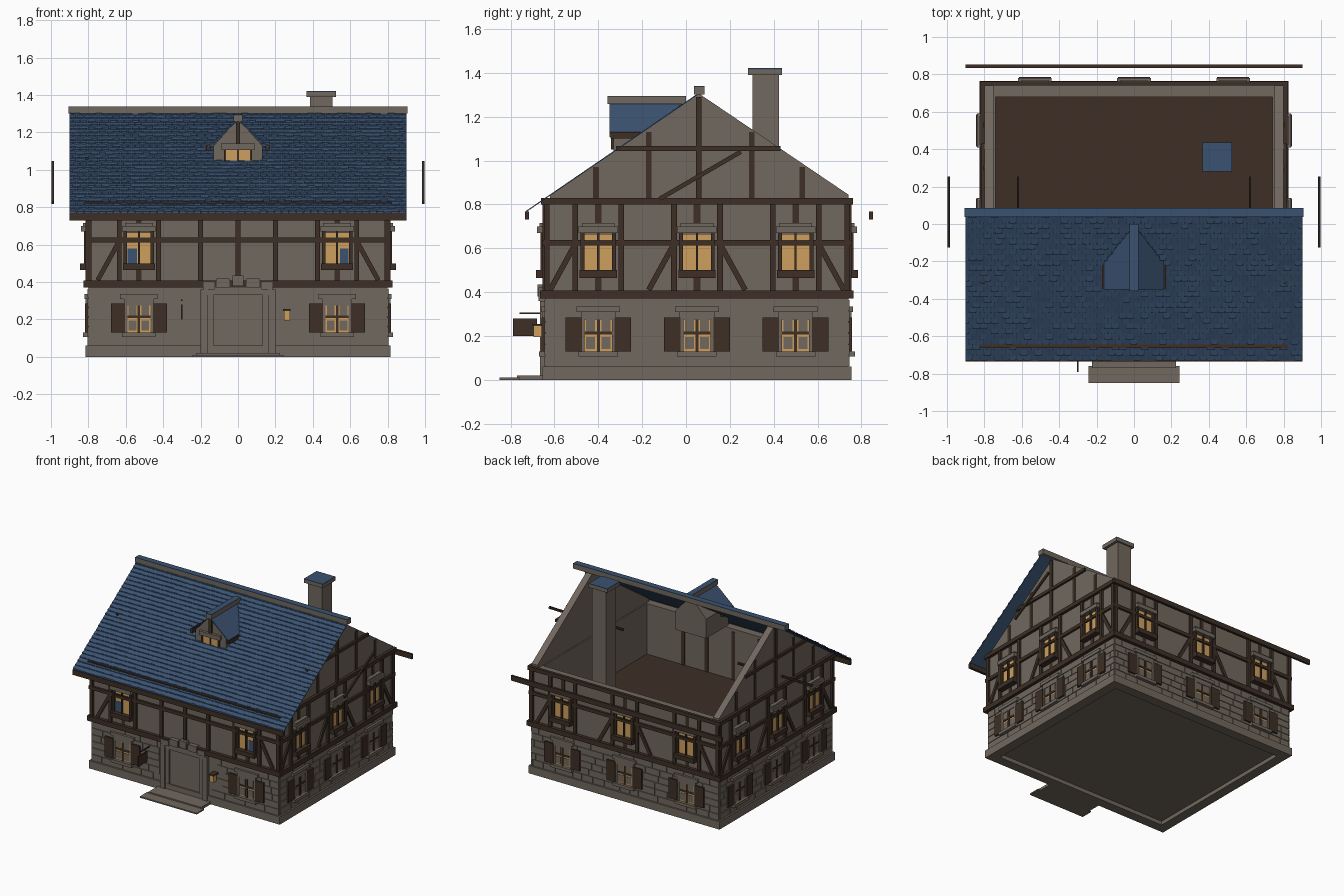
import bpy, bmesh, math, random
from mathutils import Vector

if "Cube" in bpy.data.objects:
    bpy.data.objects.remove(bpy.data.objects["Cube"])
random.seed(4)

def material(name, rgb):
    m = bpy.data.materials.new(name)
    m.diffuse_color = (*rgb, 1)
    m.use_nodes = True
    m.node_tree.nodes["Principled BSDF"].inputs["Base Color"].default_value = m.diffuse_color
    return m

STONE = material("warm grey stone", (0.165, 0.138, 0.113))
WOOD = material("dark brown timber", (0.047, 0.028, 0.019))
BLUE = material("slate blue", (0.043, 0.085, 0.165))
GLOW = material("amber glass", (0.62, 0.35, 0.11))

parts = {}
def mesh(name, mat):
    if name not in parts:
        parts[name] = (bmesh.new(), mat)
    return parts[name][0]

# Wall coordinates: u along the wall, z up, d outwards from the wall face
def to_world(side, u, z, d):
    return {"front": (u, -0.64 - d, z), "back": (u, 0.74 + d, z),
            "right": (0.8 + d, u, z), "left": (-0.8 - d, u, z)}[side]

def prism(name, mat, side, pts, d0, d1):
    bm = mesh(name, mat)
    a = [bm.verts.new(to_world(side, u, z, d0)) for u, z in pts]
    b = [bm.verts.new(to_world(side, u, z, d1)) for u, z in pts]
    n = len(pts)
    bm.faces.new(a)
    bm.faces.new(b[::-1])
    for i in range(n):
        bm.faces.new((a[i], b[i], b[(i + 1) % n], a[(i + 1) % n]))

def rect(name, mat, side, u0, u1, z0, z1, d0, d1):
    prism(name, mat, side, [(u0, z0), (u1, z0), (u1, z1), (u0, z1)], d0, d1)

def box(name, mat, x0, x1, y0, y1, z0, z1):
    rect(name, mat, "front", x0, x1, z0, z1, -0.64 - y1, -0.64 - y0)

def beam(name, side, u0, z0, u1, z1, w, d0, d1):
    v = Vector((z0 - z1, u1 - u0)).normalized() * w / 2
    prism(name, WOOD, side, [(u0 - v.x, z0 - v.y), (u1 - v.x, z1 - v.y),
                             (u1 + v.x, z1 + v.y), (u0 + v.x, z0 + v.y)], d0, d1)

# Windows of the two storeys
def lower_window(side, c):
    rect("lower_glass", GLOW, side, c - .075, c + .075, .13, .285, 0, .008)
    for s in (-1, 1):
        a, b = sorted((c + s * .075, c + s * .15))
        rect("shutter", WOOD, side, a, b, .13, .285, 0, .018)
        a, b = sorted((c + s * .062, c + s * .08))
        rect("lower_window_frame", STONE, side, a, b, .125, .295, 0, .015)
        a, b = sorted((c + s * .014, c + s * .055))
        for z in (.14, .22):
            rect("lower_pane", STONE, side, a, b, z, z + .055, 0, .011)
    rect("lower_window_frame", STONE, side, c - .08, c + .08, .275, .31, 0, .015)
    rect("lower_lintel", STONE, side, c - .1, c + .1, .31, .335, 0, .022)
    rect("lower_sill", STONE, side, c - .09, c + .09, .107, .13, 0, .03)
    rect("lower_mullion", WOOD, side, c - .007, c + .007, .13, .285, 0, .014)
    rect("lower_mullion", WOOD, side, c - .07, c + .07, .207, .221, 0, .014)

def upper_window(side, c):
    rect("upper_glass", GLOW, side, c - .066, c + .066, .5, .665, 0, .01)
    for u in (-.072, .0, .072):
        w = .005 if u == 0 else .009
        rect("upper_window_frame", WOOD, side, c + u - w, c + u + w, .49, .67, 0, .024)
    rect("upper_window_frame", WOOD, side, c - .07, c + .07, .612, .632, 0, .022)
    rect("flower_box", WOOD, side, c - .085, c + .085, .465, .5, 0, .045)
    rect("upper_lintel", STONE, side, c - .09, c + .09, .67, .7, 0, .04)
    rect("upper_lintel", STONE, side, c - .075, c + .075, .7, .715, 0, .028)

sides = {"front": (-.8, .8, (-.53, .53)), "back": (-.8, .8, (-.53, 0, .53)),
         "right": (-.64, .74, (-.4, .05, .5)), "left": (-.64, .74, (-.4, .05, .5))}

for side, (lo, hi, centres) in sides.items():
    # Plinth, lower and upper walls
    rect("plinth", STONE, side, lo - .015, hi + .015, 0, .06, -.06, .015)
    rect("lower_wall", STONE, side, lo, hi, .05, .38, -.06, 0)
    rect("upper_wall", STONE, side, lo, hi, .37, .82, -.06, 0)
    # Stone courses in low relief
    for row in range(6):
        z, u = .062 + row * .051, lo
        while u < hi - .01:
            v = min(u + random.uniform(.07, .15), hi)
            if not (side == "front" and v > -.2 and u < .2):
                rect("stone_courses", STONE, side, u + .002, v - .002, z, z + .047, 0, .005)
            u = v
    # Horizontal rails, posts and braces
    for z0, z1, d in ((.37, .408, .025), (.612, .638, .016), (.8, .83, .022)):
        rect("timber_rails", WOOD, side, lo - d, hi + d, z0, z1, 0, d)
    mid = (lo + hi) / 2
    posts = {lo + .005, hi - .005}
    for c in centres:
        posts |= {c - .105, c + .105}
    if side == "front":
        posts |= {-.2, .2, 0}
    for p in posts:
        rect("timber_posts", WOOD, side, p - .013, p + .013, .4, .81, 0, .015)
    for c in centres:
        rect("timber_posts", WOOD, side, c - .015, c + .015, .715, .8, 0, .004)
        rect("timber_posts", WOOD, side, c - .015, c + .015, .4, .47, 0, .004)
        s = 1 if c > mid + .01 else -1
        beam("timber_braces", side, c + s * .22, .41, c + s * .11, .61, .025, 0, .012)
        if abs(c - mid) < .01:
            beam("timber_braces", side, c + .22, .41, c + .11, .61, .025, 0, .012)
        lower_window(side, c)
        upper_window(side, c)

# Undercroft floor and attic floor
box("ground_slab", STONE, -.77, .77, -.6, .7, .03, .05)
box("attic_floor", WOOD, -.75, .75, -.59, .69, .41, .43)
for x in (-.43, -.22, 0, .23, .43):
    box("inner_posts", WOOD, x - .014, x + .014, -.585, -.576, .43, .8)

# Gables with their framing, and loose rake boards
SLOPE = .684
def roof_z(y):
    return 1.31 - SLOPE * abs(y - .06)
for side in ("right", "left"):
    prism("gable_wall", STONE, side, [(-.62, .82), (.74, .82), (.74, roof_z(.74)),
                                      (.06, 1.305), (-.62, roof_z(-.62))], -.05, 0)
    rect("gable_post", WOOD, side, .045, .07, .82, 1.29, 0, .012)
    rect("gable_collar", WOOD, side, -.32, .43, 1.043, 1.066, 0, .016)
    for y, top in ((-.41, .97), (.3, 1.13), (.53, .97), (-.17, 1.13)):
        rect("gable_post", WOOD, side, y - .013, y + .013, .82, top, 0, .004)
    beam("rake_board", side, -.12, .825, .25, 1.04, .02, .185, .197)
    beam("rake_board", side, -.12, .825, .25, 1.04, .02, -.186, -.174)

# Front roof sheet, tiles and ridge
prism("roof_sheet", BLUE, "right", [(-.73, .77), (.06, 1.31), (.06, 1.304), (-.73, .764)], -1.7, .1)
tiles = mesh("roof_tiles", BLUE)
ROWS, COLS = 28, 46
for r in range(ROWS):
    y0, y1 = -.73 + .79 * r / ROWS, -.73 + .79 * (r + 1) / ROWS
    for c in range(-1, COLS):
        x0 = -.9 + 1.8 * (c + .5 * (r % 2)) / COLS
        x1 = min(x0 + 1.8 / COLS - .004, .9)
        x0 = max(x0, -.9)
        if x1 - x0 < .004:
            continue
        lift = random.uniform(.006, .011)
        top = [tiles.verts.new(p) for p in ((x0, y0, roof_z(y0) + lift), (x1, y0, roof_z(y0) + lift),
                                            (x1, y1, roof_z(y1) + .002), (x0, y1, roof_z(y1) + .002))]
        low = [tiles.verts.new((x, y0, roof_z(y0))) for x in (x0, x1)]
        tiles.faces.new(top)
        tiles.faces.new((low[0], low[1], top[1], top[0]))
box("ridge", STONE, -.905, .905, .037, .085, 1.3, 1.336)
box("ridge_top", BLUE, -.905, .905, .037, .085, 1.336, 1.34)
box("front_fascia", WOOD, -.9, .9, -.735, -.715, .73, .768)
box("back_fascia", WOOD, -.9, .9, .835, .852, .73, .768)

# Chimney
box("chimney", STONE, .385, .505, .303, .425, .43, 1.4)
box("chimney_cap", STONE, .365, .525, .282, .437, 1.39, 1.416)
box("chimney_cap_top", BLUE, .365, .525, .282, .437, 1.416, 1.421)

# Dormer
prism("dormer_wall", STONE, "front", [(-.13, .98), (.13, .98), (.13, 1.13), (.02, 1.25),
                                      (-.02, 1.25), (-.13, 1.13)], -.58, -.31)
rect("dormer_glass", GLOW, "front", -.068, .068, 1.05, 1.105, -.31, -.303)
for u in (-.07, 0, .07):
    rect("dormer_frame", WOOD, "front", u - .006, u + .006, 1.05, 1.11, -.31, -.298)
rect("dormer_lintel", STONE, "front", -.09, .09, 1.108, 1.14, -.31, -.29)
rect("dormer_post", WOOD, "front", -.012, .012, 1.14, 1.26, -.31, -.3)
for s in (-1, 1):
    bm = mesh("dormer_roof", BLUE)
    outline = ((0, -.35, 1.27), (0, .0, 1.27), (s * .16, -.2, 1.13), (s * .16, -.35, 1.13))
    upper = [bm.verts.new(p) for p in outline]
    lower = [bm.verts.new((x, y, z - .008)) for x, y, z in outline]
    bm.faces.new(upper)
    bm.faces.new(lower[::-1])
    for i in range(4):
        j = (i + 1) % 4
        bm.faces.new((upper[i], lower[i], lower[j], upper[j]))
    a, b = sorted((s * .148, s * .17))
    box("dormer_fascia", WOOD, a, b, -.345, -.21, 1.1, 1.13)
box("dormer_ridge", STONE, -.023, .023, -.357, 0, 1.258, 1.291)
box("dormer_ridge_top", BLUE, -.023, .023, -.357, 0, 1.291, 1.295)

# Doorway with surround, stepped keystones and steps
rect("door", STONE, "front", -.155, .155, .02, .35, 0, .004)
for s in (-1, 1):
    for u0, u1, z0, z1, d in ((.16, .2, .02, .36, .025), (.13, .16, .02, .34, .014),
                              (.125, .185, .36, .4, .032), (.045, .115, .37, .42, .032)):
        a, b = sorted((s * u0, s * u1))
        rect("door_surround", STONE, "front", a, b, z0, z1, 0, d)
rect("door_surround", STONE, "front", -.16, .16, .33, .37, 0, .02)
rect("keystone", STONE, "front", -.03, .03, .38, .435, 0, .038)
box("upper_step", STONE, -.225, .225, -.77, -.64, 0, .02)
box("lower_step", STONE, -.243, .243, -.85, -.76, 0, .01)

# Hanging board, lantern and curtains
box("hanging_board", WOOD, -.305, -.297, -.79, -.68, .2, .28)
box("board_bracket", WOOD, -.304, -.298, -.76, -.64, .3, .308)
box("lantern", GLOW, .245, .277, -.695, -.66, .195, .245)
box("lantern_bracket", WOOD, .24, .282, -.7, -.64, .245, .255)
for u0, u1 in ((-.592, -.54), (.545, .592)):
    rect("curtain", BLUE, "front", u0, u1, .5, .58, 0, .013)

# Turn the gathered parts into objects
for name, (bm, mat) in parts.items():
    bmesh.ops.recalc_face_normals(bm, faces=bm.faces)
    me = bpy.data.meshes.new(name)
    bm.to_mesh(me)
    bm.free()
    me.materials.append(mat)
    bpy.context.collection.objects.link(bpy.data.objects.new(name, me))
